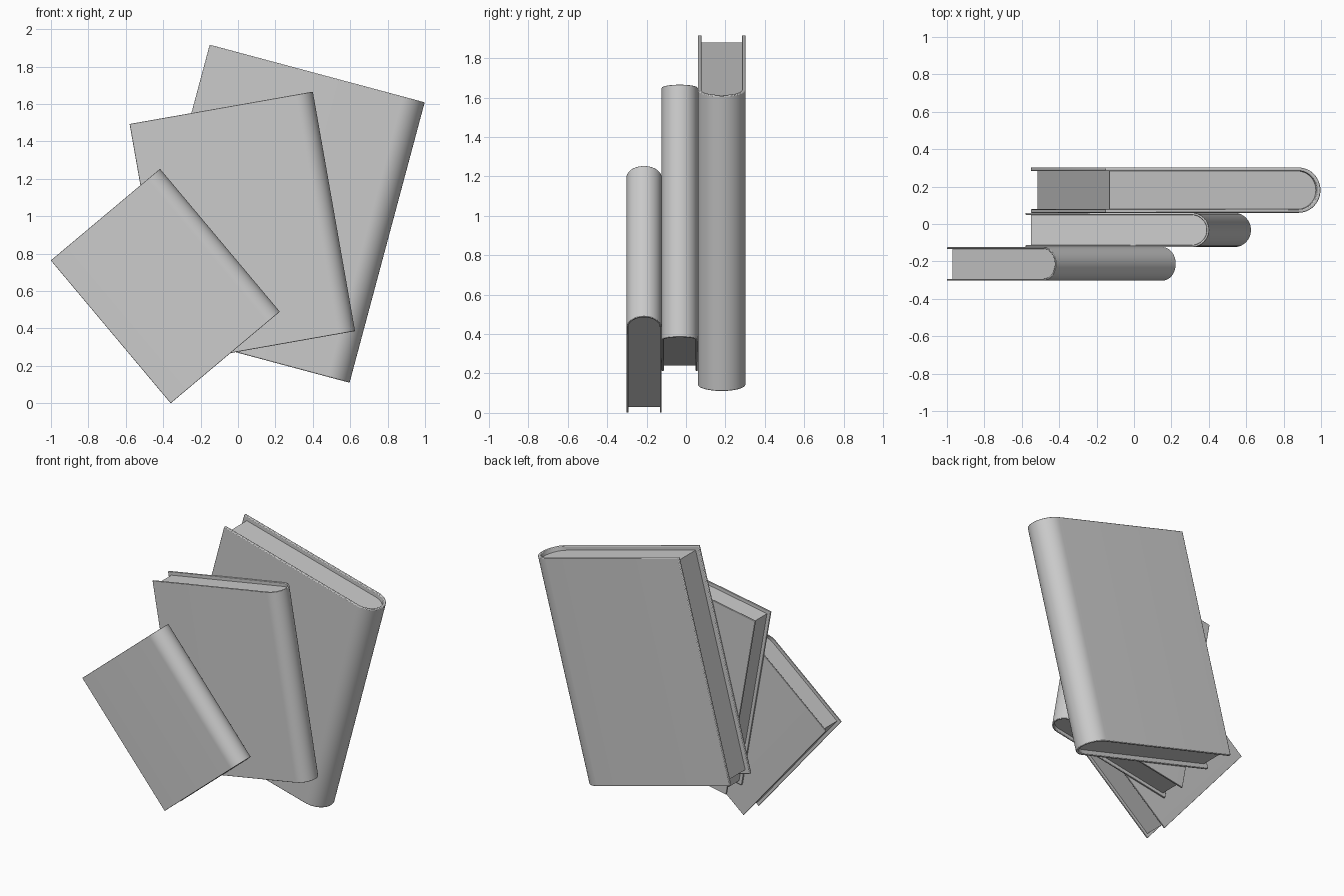
import bpy, bmesh, math
from mathutils import Matrix

if "Cube" in bpy.data.objects:
    bpy.data.objects.remove(bpy.data.objects["Cube"])


def arc_outline(x0, x1, r, n=24):
    """Flat-sided outline running from the fore edge round a semicircular spine."""
    pts = [(x0, -r)]
    for i in range(n + 1):
        a = -math.pi / 2 + math.pi * i / n
        pts.append((x1 - r + r * math.cos(a), r * math.sin(a)))
    pts.append((x0, r))
    return pts


def extrude_profile(name, pts, z0, z1, matrix, bevel=0.0):
    bm = bmesh.new()
    face = bm.faces.new([bm.verts.new((x, y, z0)) for x, y in pts])
    new = bmesh.ops.extrude_face_region(bm, geom=[face])["geom"]
    verts = [g for g in new if isinstance(g, bmesh.types.BMVert)]
    bmesh.ops.translate(bm, verts=verts, vec=(0, 0, z1 - z0))
    bmesh.ops.recalc_face_normals(bm, faces=bm.faces)
    mesh = bpy.data.meshes.new(name)
    bm.to_mesh(mesh)
    bm.free()
    obj = bpy.data.objects.new(name, mesh)
    bpy.context.collection.objects.link(obj)
    obj.matrix_world = matrix
    if bevel:
        mod = obj.modifiers.new("soft_edges", "BEVEL")
        mod.width = bevel
        mod.segments = 2
        mod.limit_method = "ANGLE"
        mod.angle_limit = math.radians(40)
    bpy.ops.object.select_all(action="DESELECT")
    obj.select_set(True)
    bpy.context.view_layer.objects.active = obj
    bpy.ops.object.shade_smooth_by_angle(angle=math.radians(35))
    return obj


def book(name, corner, angle, width, height, y0, y1, board, inset):
    """corner = lower fore-edge corner (x, z); angle = tilt in the front plane."""
    m = (Matrix.Translation((corner[0], (y0 + y1) / 2, corner[1]))
         @ Matrix.Rotation(math.radians(-angle), 4, "Y"))
    r = (y1 - y0) / 2
    # wrap-around cover with rounded spine
    outer = arc_outline(0, width, r)
    inner = arc_outline(0, width - board, r - board)
    extrude_profile(name + "_cover", outer + inner[::-1], 0, height, m, board * 0.25)
    # page block set back from the cover edges
    pages = arc_outline(inset, width - board * 0.95, r - board * 0.95)
    extrude_profile(name + "_pages", pages, inset, height - inset, m)


book("large_book", (-0.553, 0.418), -15, 1.19, 1.552, 0.06, 0.302, 0.019, 0.030)
book("medium_book", (-0.354, 0.213), 10, 0.995, 1.30, -0.124, 0.06, 0.012, 0.024)
book("small_book", (-0.36, 0.0), 40, 0.762, 0.997, -0.302, -0.124, 0.009, 0.022)
